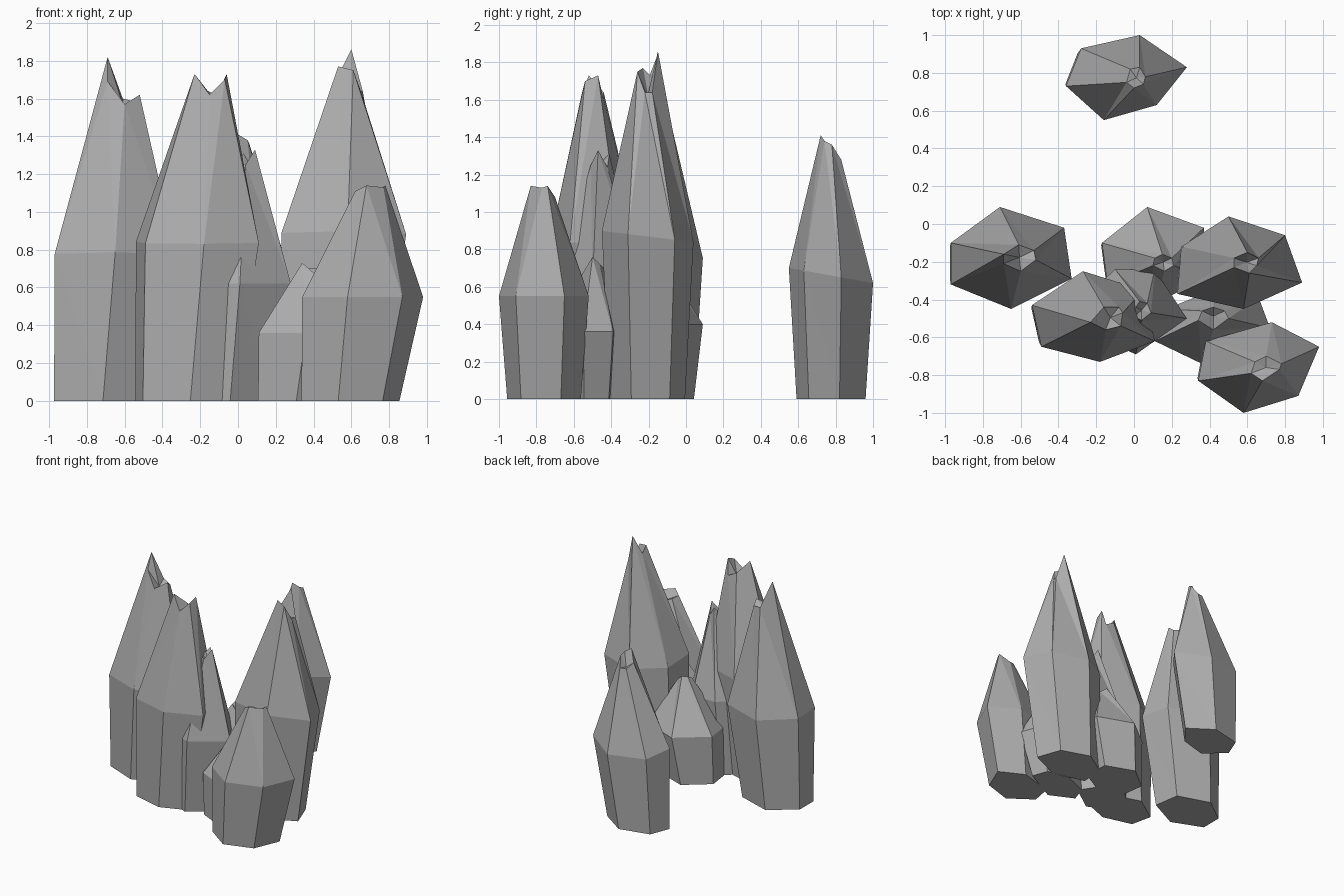
import bpy, bmesh

stone = bpy.data.materials.new("grey stone")
stone.diffuse_color = (0.42, 0.42, 0.42, 1)


def crystal(name, height, tilt, shoulder, tip):
    """Six-sided crystal: narrow foot, wide shoulder, jagged tip.
    The shoulder height falls towards the back by tilt."""
    hinge_x = min(p[0] for p in shoulder) - 0.02
    mid_y = sum(p[1] for p in shoulder) / 6
    # the foot is the shoulder shrunk towards the left side
    foot = [(hinge_x + 0.81 * (x - hinge_x), mid_y + 0.82 * (y - mid_y), 0) for x, y in shoulder]
    ring = [(x, y, height - tilt * (y - mid_y)) for x, y in shoulder]
    bm = bmesh.new()
    rings = [[bm.verts.new(p) for p in r] for r in (foot, ring, tip)]
    for low, high in zip(rings, rings[1:]):
        for i in range(6):
            j = (i + 1) % 6
            a, b, c, d = low[i], low[j], high[j], high[i]
            bm.faces.new((a, b, c))
            bm.faces.new((a, c, d))
    # flat underside and sunken broken tip
    bm.faces.new(rings[0])
    cx, cy = (sum(p[k] for p in tip) / 6 for k in (0, 1))
    dip = bm.verts.new((cx, cy, min(p[2] for p in tip) - 0.01))
    for i in range(6):
        bm.faces.new((rings[2][i], rings[2][(i + 1) % 6], dip))
    bmesh.ops.recalc_face_normals(bm, faces=bm.faces)
    mesh = bpy.data.meshes.new(name)
    bm.to_mesh(mesh)
    bm.free()
    mesh.materials.append(stone)
    bpy.context.collection.objects.link(bpy.data.objects.new(name, mesh))


# Tall crystals
crystal("left_crystal", 0.77, 0.06,
        [(-.97, -.32), (-.97, -.10), (-.71, .09), (-.37, -.02), (-.33, -.29), (-.65, -.45)],
        [(-.69, -.21, 1.69), (-.69, -.16, 1.82), (-.61, -.11, 1.6),
         (-.53, -.14, 1.58), (-.52, -.19, 1.62), (-.60, -.25, 1.57)])

crystal("centre_crystal", 0.84, -0.04,
        [(-.49, -.65), (-.54, -.43), (-.27, -.25), (.05, -.35), (.11, -.62), (-.18, -.73)],
        [(-.15, -.56, 1.62), (-.23, -.52, 1.73), (-.16, -.44, 1.64),
         (-.08, -.44, 1.6), (-.06, -.47, 1.73), (-.07, -.54, 1.70)])

crystal("right_crystal", 0.87, 0.12,
        [(.23, -.37), (.25, -.12), (.50, .04), (.80, -.06), (.89, -.31), (.58, -.45)],
        [(.53, -.23, 1.77), (.53, -.18, 1.72), (.60, -.15, 1.86),
         (.66, -.18, 1.64), (.65, -.22, 1.64), (.61, -.26, 1.75)])

crystal("inner_crystal", 0.62, 0.0,
        [(-.24, -.58), (-.22, -.35), (-.10, -.24), (.11, -.24), (.28, -.50), (.01, -.69)],
        [(.00, -.49, 1.27), (.01, -.44, 1.28), (.03, -.41, 1.31),
         (.07, -.42, 1.24), (.09, -.47, 1.33), (.04, -.51, 1.25)])

# Separate crystal standing at the back
crystal("back_crystal", 0.66, 0.18,
        [(-.36, .73), (-.28, .93), (.03, 1.0), (.28, .83), (.12, .63), (-.16, .55)],
        [(-.04, .75, 1.31), (-.02, .82, 1.28), (.03, .83, 1.28),
         (.06, .78, 1.36), (.05, .74, 1.38), (.00, .72, 1.41)])

# Short crystals
crystal("front_crystal", 0.55, 0.0,
        [(.34, -.83), (.38, -.62), (.73, -.52), (.98, -.65), (.87, -.91), (.58, -1.0)],
        [(.62, -.79, 1.11), (.64, -.73, 1.10), (.70, -.70, 1.08),
         (.78, -.74, 1.14), (.77, -.77, 1.13), (.68, -.83, 1.14)])

crystal("low_front_crystal", 0.36, 0.0,
        [(.11, -.62), (.17, -.45), (.42, -.35), (.66, -.39), (.72, -.55), (.36, -.74)],
        [(.34, -.51, .73), (.36, -.46, .70), (.42, -.44, .70),
         (.48, -.46, .72), (.50, -.50, .76), (.42, -.56, .66)])

crystal("low_back_crystal", 0.40, 0.0,
        [(-.14, -.32), (-.17, -.10), (.07, .09), (.37, -.02), (.38, -.28), (.12, -.42)],
        [(.10, -.22, .78), (.11, -.18, .80), (.15, -.16, .80),
         (.20, -.18, .76), (.21, -.22, .76), (.16, -.25, .74)])
